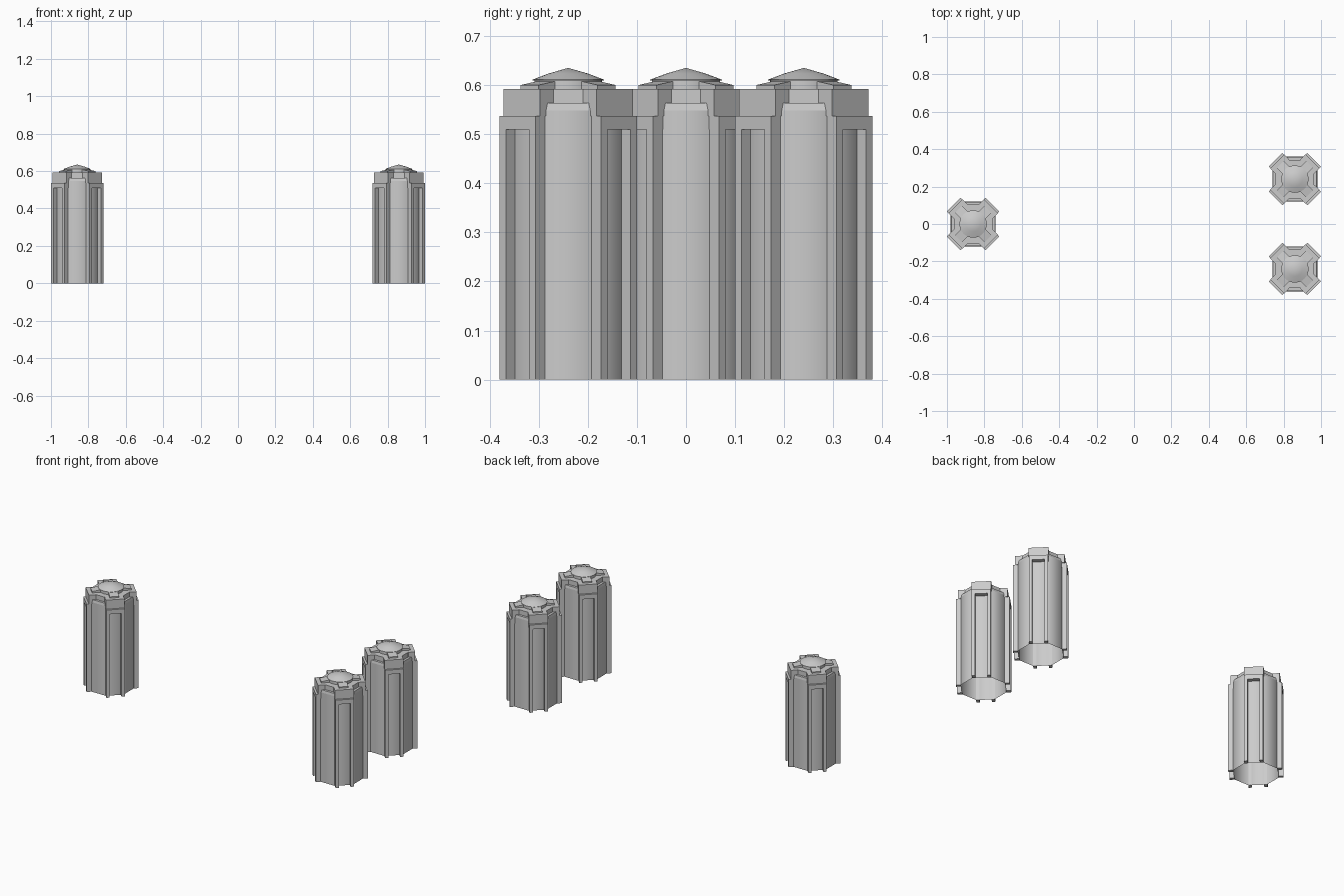
import bpy, bmesh
from math import pi, cos, sin
from mathutils import Matrix, Vector

if "Cube" in bpy.data.objects:
    bpy.data.objects.remove(bpy.data.objects["Cube"])

TOWERS = [(-0.86, 0), (0.86, 0.24), (0.86, -0.24)]
DIAGONALS = [pi / 4 + k * pi / 2 for k in range(4)]
OCT = 1 / cos(pi / 8)  # apothem to corner radius


def lathe(bm, profile, sides, phase=0.0, cap=False):
    """Revolve (radius, z) points; radius 0 closes to an apex."""
    prev = None
    for r, z in profile:
        if r == 0:
            ring = [bm.verts.new((0, 0, z))]
        else:
            ring = [bm.verts.new((r * cos(phase + 2 * pi * i / sides),
                                  r * sin(phase + 2 * pi * i / sides), z)) for i in range(sides)]
        if prev:
            for i in range(sides):
                j = (i + 1) % sides
                if len(ring) == 1:
                    bm.faces.new((prev[i], prev[j], ring[0]))
                else:
                    bm.faces.new((prev[i], prev[j], ring[j], ring[i]))
        prev = ring
    if cap:
        bm.faces.new(prev)


def block(bm, r0, r1, w0, w1, z0, z1, angle, z1_out=None):
    """Box in radial coordinates; z1_out lowers the outer top edge."""
    zo = z1 if z1_out is None else z1_out
    vs = bmesh.ops.create_cube(bm, size=1)["verts"]
    rot = Matrix.Rotation(angle, 3, 'Z')
    for v in vs:
        out, side, up = v.co.x > 0, v.co.y > 0, v.co.z > 0
        v.co = rot @ Vector((r1 if out else r0, w1 if side else w0,
                             (zo if out else z1) if up else z0))


def place(name, bm, smooth=None):
    """Put one copy of the part on every tower."""
    me = bpy.data.meshes.new(name)
    bm.to_mesh(me)
    bm.free()
    for i, (x, y) in enumerate(TOWERS):
        ob = bpy.data.objects.new(f"{name}_{i + 1}", me)
        ob.location = (x, y, 0)
        bpy.context.collection.objects.link(ob)
    if smooth:
        bpy.ops.object.select_all(action='DESELECT')
        ob.select_set(True)
        bpy.context.view_layer.objects.active = ob
        bpy.ops.object.shade_smooth_by_angle(angle=smooth)


# Hollow eight-sided shaft, open underneath
bm = bmesh.new()
lathe(bm, [(0.12 * OCT, 0), (0.12 * OCT, 0.548)], 8, pi / 8)
place("shaft", bm, 0.9)

# Bevelled shoulder and set-back crown
bm = bmesh.new()
lathe(bm, [(0.12 * OCT, 0.548), (0.117 * OCT, 0.563), (0.103 * OCT, 0.563),
           (0.103 * OCT, 0.592)], 8, pi / 8, cap=True)
place("crown", bm)

# Diagonal buttresses: two strips and a lintel around a recess
bm = bmesh.new()
for a in DIAGONALS:
    block(bm, 0.119, 0.1464, -0.0516, -0.033, 0, 0.51, a)
    block(bm, 0.119, 0.1464, 0.033, 0.0516, 0, 0.51, a)
    block(bm, 0.115, 0.1464, -0.0516, 0.0516, 0.51, 0.537, a)
place("buttress_frames", bm)

# Cap blocks above the buttresses
bm = bmesh.new()
for a in DIAGONALS:
    block(bm, 0.095, 0.134, -0.053, 0.053, 0.537, 0.592, a)
place("cap_blocks", bm)

# Sloped roof ribs
bm = bmesh.new()
for a in DIAGONALS:
    block(bm, 0.05, 0.111, -0.026, 0.026, 0.592, 0.610, a, 0.600)
place("roof_ribs", bm)

# Round drum with a shallow conical lid
bm = bmesh.new()
lathe(bm, [(0.069, 0.592), (0.069, 0.609), (0.073, 0.609), (0.073, 0.611),
           (0.04, 0.6235), (0, 0.635)], 32)
place("lid", bm, 0.6)
